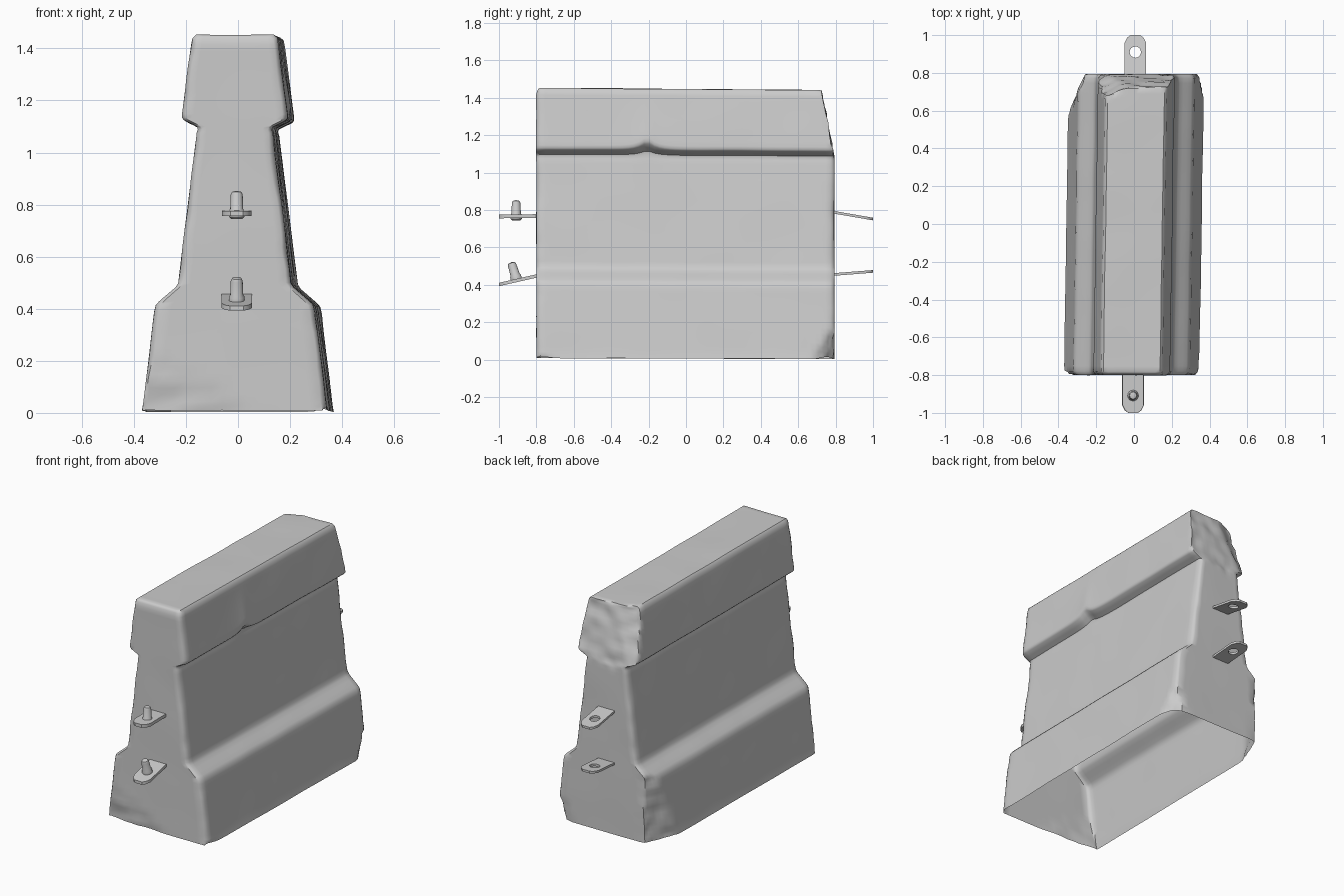
import bpy, bmesh, math
from mathutils import Vector, Matrix, noise

if "Cube" in bpy.data.objects:
    bpy.data.objects.remove(bpy.data.objects["Cube"])

# half-width / height profile of the barrier, bottom to top
PROFILE = [(.358, .006), (.352, .04), (.309, .385), (.303, .41), (.29, .425), (.228, .478),
           (.217, .495), (.147, 1.07), (.143, 1.083), (.146, 1.093), (.196, 1.118),
           (.203, 1.127), (.203, 1.142), (.168, 1.41), (.163, 1.435), (.15, 1.447)]
Y0, Y1 = -.80, .793

# broken areas: points beyond each plane (point, normal) are pushed back onto it
CHIPS = [((0, .79, 1.09), (0, 1, .19)),
         ((.02, .742, 1.45), (-.44, 1, .35)),
         ((-.33, .62, .2), (-.17, .07, 0)),
         ((-.30, -.80, .20), (-.064, -1, -.10)),
         ((.355, -.70, .02), (1, -.2, -1.2)),
         ((.34, .76, .10), (1, .8, -.3)),
         ((.16, -.79, 1.44), (.6, -1, 1))]


def clamp(v):
    return max(0, min(1, v))


def subdivide(points, step):
    out = [points[0]]
    for a, b in zip(points, points[1:]):
        n = max(1, math.ceil(math.dist(a, b) / step))
        out += [tuple(p + (q - p) * i / n for p, q in zip(a, b)) for i in range(1, n + 1)]
    return out


def make_object(name, bm, angle=35):
    bmesh.ops.recalc_face_normals(bm, faces=bm.faces)
    mesh = bpy.data.meshes.new(name)
    bm.to_mesh(mesh)
    bm.free()
    ob = bpy.data.objects.new(name, mesh)
    bpy.context.collection.objects.link(ob)
    bpy.ops.object.select_all(action='DESELECT')
    ob.select_set(True)
    bpy.context.view_layer.objects.active = ob
    bpy.ops.object.shade_smooth_by_angle(angle=math.radians(angle))
    return ob


def weather(x, y, z):
    # raised nick under the right-hand lip
    if x > 0:
        nick = math.exp(-abs(y + .21) / .045)
        z += .055 * nick * clamp((z - 1.06) / .07) * clamp((1.4 - z) / .25)
    # slight skew and slope of the casting
    x += .013 * y / .8
    z -= .008 * y * (.4 + .6 * z / 1.45)
    v = Vector((x, y, z))
    # broken corners with a rough surface
    for point, normal in CHIPS:
        n = Vector(normal).normalized()
        d = (v - Vector(point)).dot(n) + .012 * noise.noise(v * 14)
        if d > 0:
            v -= n * d
    # worn end edges and faint overall unevenness
    wear = clamp(1 - min(y - Y0, Y1 - y) / .03)
    v.x -= math.copysign(.010 * wear * clamp(noise.noise(v * 11) + .2), x) * clamp(abs(x) * 8)
    v += noise.noise_vector(v * 4) * .0025
    v.z = max(v.z, 0)
    return v


def add_grid(bm, rows):
    verts = [[bm.verts.new(weather(*p)) for p in row] for row in rows]
    for r, s in zip(verts, verts[1:]):
        for i in range(len(r) - 1):
            bm.faces.new((r[i], r[i + 1], s[i + 1], s[i]))


# barrier body: hollow casting, open underneath
rows = subdivide(PROFILE, .028)
cols = [-1 + i / 7 for i in range(15)]
stations = [Y0, Y0 + .006, Y0 + .02]
stations += [Y0 + .02 + (Y1 - Y0 - .04) * i / 56 for i in range(1, 57)]
stations += [Y1 - .006, Y1]


def body_point(a, hw, z, y):
    e = min(y - Y0, Y1 - y)
    inset = .016 * (1 - clamp(e / .02)) ** 2
    top = clamp((z - 1.42) / .03)
    y_in = .012 * top * clamp(1 - e / .02)
    return a * (hw - inset), y + (y_in if y < 0 else -y_in), z - .006 * clamp(1 - e / .02) * top


bm = bmesh.new()
section = [(-1, w, z) for w, z in rows]
section += [(a,) + rows[-1] for a in cols[1:-1]]
section += [(1, w, z) for w, z in reversed(rows)]
add_grid(bm, [[body_point(*s, y) for s in section] for y in stations])
for y in (Y0, Y1):
    add_grid(bm, [[body_point(a, w, z, y) for a in cols] for w, z in rows])
bmesh.ops.remove_doubles(bm, verts=bm.verts, dist=.0003)
make_object("barrier_body", bm, 40)


# connecting tabs on both ends
def tab(name, side, z_root, z_tip, x, width, thick, hole=False):
    w, c, root, tip = width / 2, .032, .78, 1.0

    def point(px, py):
        t = (py - root) / (tip - root)
        return (x + px, side * py, z_root + (z_tip - z_root) * t - thick / 2)

    outline = [(-w, root), (-w, .88), (-w, tip - c * 1.3), (-w + c * .45, tip - c * .4), (-w + c, tip),
               (w - c, tip), (w - c * .45, tip - c * .4), (w, tip - c * 1.3), (w, .88), (w, root)]
    loops = [outline]
    if hole:
        loops.append([(.03 * math.cos(i * math.pi / 8), .91 + .03 * math.sin(i * math.pi / 8))
                      for i in range(16)])
    bm = bmesh.new()
    edges = []
    for loop in loops:
        vs = [bm.verts.new(point(*p)) for p in loop]
        edges += [bm.edges.new((vs[i - 1], vs[i])) for i in range(len(vs))]
    bmesh.ops.triangle_fill(bm, edges=edges, use_beauty=True)
    top = bmesh.ops.extrude_face_region(bm, geom=bm.faces[:])
    bmesh.ops.translate(bm, vec=(0, 0, thick),
                        verts=[g for g in top['geom'] if isinstance(g, bmesh.types.BMVert)])
    make_object(name, bm)


# locking pins: small lathed studs
def pin(name, y, z, lean):
    shape = [(.0, -.018), (.022, -.018), (.03, -.01), (.03, .012), (.025, .02),
             (.023, .075), (.018, .086), (0, .09)]
    bm = bmesh.new()
    vs = [bm.verts.new((r, 0, h)) for r, h in shape]
    edges = [bm.edges.new(p) for p in zip(vs, vs[1:])]
    bmesh.ops.spin(bm, geom=vs + edges, cent=(0, 0, 0), axis=(0, 0, 1),
                   angle=math.tau, steps=16, use_merge=False)
    bmesh.ops.remove_doubles(bm, verts=bm.verts, dist=.0005)
    bm.transform(Matrix.Translation((-.005, y, z)) @ Matrix.Rotation(math.radians(lean), 4, 'X'))
    make_object(name, bm)


tab("front_upper_tab", -1, .768, .766, -.005, .112, .02)
tab("front_lower_tab", -1, .452, .402, -.005, .116, .018)
tab("back_upper_tab", 1, .79, .752, .007, .115, .014, hole=True)
tab("back_lower_tab", 1, .455, .472, .007, .115, .014, hole=True)
pin("front_upper_pin", -.908, .763, 0)
pin("front_lower_pin", -.908, .435, 17)
